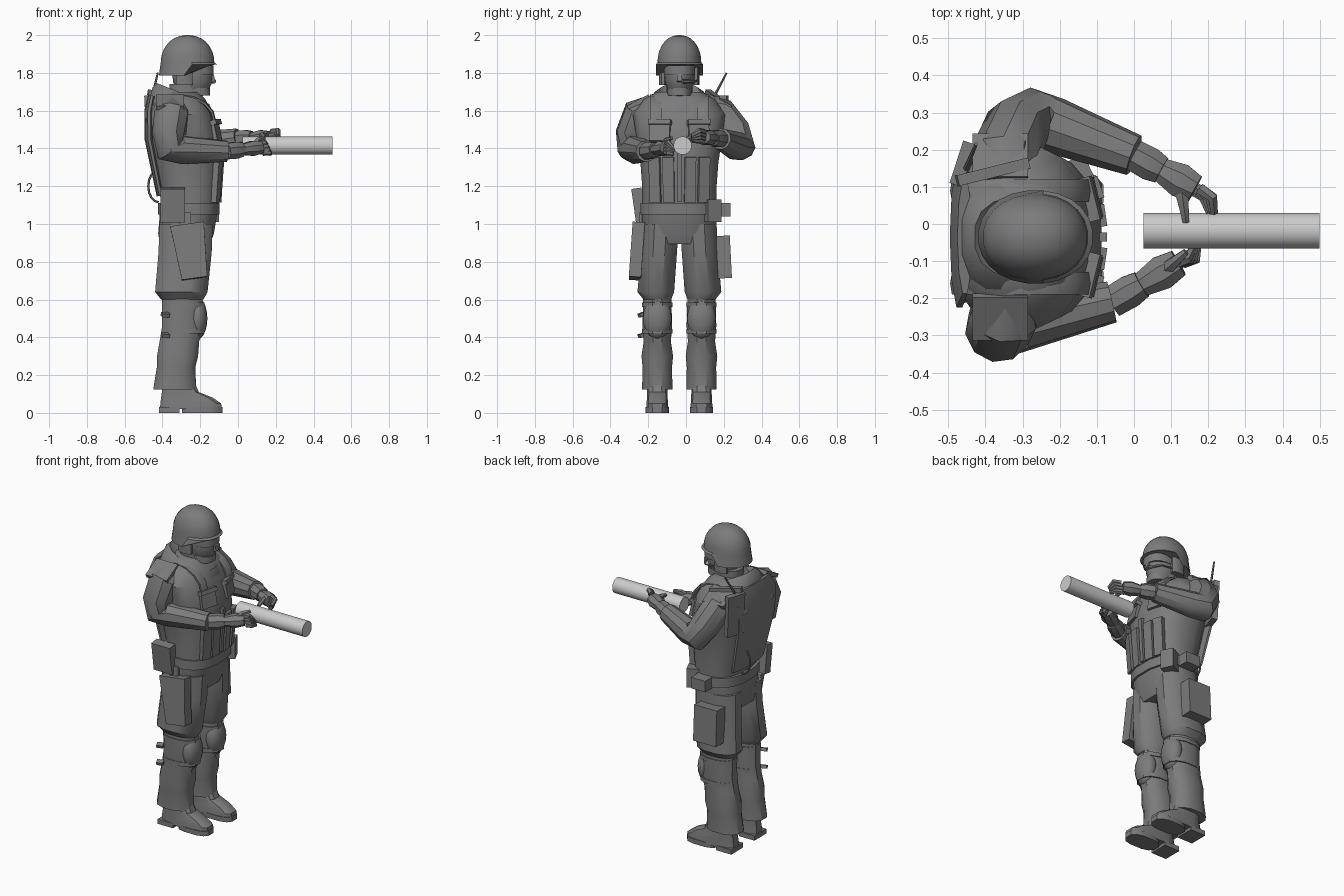
import bpy, bmesh
from math import cos, sin, pi, radians, copysign
from mathutils import Vector, Euler, Matrix

cube = bpy.data.objects.get("Cube")
if cube:
    bpy.data.objects.remove(cube, do_unlink=True)


def material(name, value):
    mat = bpy.data.materials.new(name)
    mat.use_nodes = True
    colour = (value, value, value, 1)
    mat.diffuse_color = colour
    mat.node_tree.nodes["Principled BSDF"].inputs["Base Color"].default_value = colour
    return mat


DARK = material("dark grey", .2)
LIGHT = material("light grey", .6)
MIDDLE = -.035        # centre plane of the body
parts = []


def finish(name, bm, mat=DARK):
    bmesh.ops.recalc_face_normals(bm, faces=bm.faces)
    mesh = bpy.data.meshes.new(name)
    bm.to_mesh(mesh)
    bm.free()
    mesh.materials.append(mat)
    part = bpy.data.objects.new(name, mesh)
    bpy.context.collection.objects.link(part)
    parts.append(part)
    return part


def skin(name, *rings, mat=DARK):
    """Bridge rings of points and cap both ends."""
    bm = bmesh.new()
    loops = [[bm.verts.new(point) for point in ring] for ring in rings]
    for low, high in zip(loops, loops[1:]):
        for i in range(len(low)):
            bm.faces.new((low[i - 1], low[i], high[i], high[i - 1]))
    bm.faces.new(loops[0])
    bm.faces.new(loops[-1])
    return finish(name, bm, mat)


def ring(z, x, depth, width, y=MIDDLE, sides=16, square=.8, tilt=0):
    """Level rounded section, optionally tilted towards the front."""
    points = []
    for i in range(sides):
        angle = 2 * pi * (i + .5) / sides
        along, across = (copysign(abs(v) ** square, v) for v in (cos(angle), sin(angle)))
        points.append((x + depth * along, y + width * across, z + tilt * depth * along))
    return points


def limb(name, points, thick, sides=8, flat=1, mat=DARK):
    """Tube along points; thick is one radius or a radius for each point."""
    points = [Vector(point) for point in points]
    radii = thick if isinstance(thick, list) else [thick] * len(points)
    rings, up, last = [], Vector((.01, 0, 1)), len(points) - 1
    for i, (centre, radius) in enumerate(zip(points, radii)):
        along = (points[min(i + 1, last)] - points[max(i - 1, 0)]).normalized()
        up = (up - along * up.dot(along)).normalized()
        side = along.cross(up)
        angles = [2 * pi * (k + .5) / sides for k in range(sides)]
        rings.append([centre + radius * (side * cos(a) + up * sin(a) * flat) for a in angles])
    return skin(name, *rings, mat=mat)


def arc(centre, wide, tall, start=0, steps=8):
    """Half an ellipse in a fore and aft plane."""
    angles = [start + pi * i / steps for i in range(steps + 1)]
    return [Vector(centre) + Vector((wide * cos(a), 0, tall * sin(a))) for a in angles]


def box(name, at, size, roll=0, pitch=0, yaw=0, taper=1):
    bm = bmesh.new()
    bmesh.ops.create_cube(bm, size=1)
    for vert in bm.verts:
        if vert.co.z < 0:
            vert.co.x *= taper
    turn = Euler([radians(v) for v in (roll, pitch, yaw)])
    bm.transform(Matrix.LocRotScale(Vector(at), turn, Vector(size)))
    return finish(name, bm)


def ball(name, at, size):
    bm = bmesh.new()
    bmesh.ops.create_uvsphere(bm, u_segments=16, v_segments=10, radius=1)
    bm.transform(Matrix.LocRotScale(Vector(at), None, Vector(size)))
    return finish(name, bm)


# Tube held in the hands
limb("held_tube", [(.025, -.018, 1.415), (.5, -.018, 1.415)], thick=.048, sides=32, mat=LIGHT)

# Torso, belt, collar and hips
skin("vest",
     ring(z=1.1, x=-.255, depth=.15, width=.2),
     ring(z=1.2, x=-.26, depth=.165, width=.2),
     ring(z=1.33, x=-.27, depth=.185, width=.21),
     ring(z=1.45, x=-.285, depth=.19, width=.23),
     ring(z=1.58, x=-.31, depth=.18, width=.25),
     ring(z=1.66, x=-.32, depth=.15, width=.19),
     ring(z=1.7, x=-.32, depth=.11, width=.12))
skin("belt", *[ring(z=height, x=-.26, depth=.165, width=.21) for height in (1.05, 1.11)])
skin("collar",
     ring(z=1.6, x=-.3, depth=.17, width=.18, tilt=-.4),
     ring(z=1.66, x=-.295, depth=.16, width=.15, tilt=-.4),
     ring(z=1.69, x=-.29, depth=.14, width=.11, tilt=-.4),
     ring(z=1.65, x=-.28, depth=.1, width=.08, tilt=-.4))
skin("hips",
     ring(z=.895, x=-.28, depth=.135, width=.185),
     ring(z=.95, x=-.275, depth=.15, width=.2),
     ring(z=1.07, x=-.26, depth=.155, width=.2))
limb("back_panel", [(-.455, MIDDLE, 1.68), (-.47, MIDDLE, 1.6), (-.47, MIDDLE, 1.45),
                    (-.41, MIDDLE, 1.15)], thick=[.16, .2, .19, .16], sides=10, flat=.13)

# Head with face cover, goggles and microphone
skin("neck", *[ring(z=height, x=-.28, depth=.085, width=.07) for height in (1.6, 1.74)])
ball("head", at=(-.24, MIDDLE, 1.79), size=(.108, .08, .13))
skin("goggles", *[ring(z=height, x=-.238, depth=.11, width=.084) for height in (1.79, 1.84)])
skin("chin_strap", *[ring(z=height, x=-.235, depth=.088, width=.064) for height in (1.68, 1.72)])
box("nose", at=(-.14, MIDDLE, 1.775), size=(.03, .026, .045), pitch=-15)
limb("microphone", [(-.27, .06, 1.76), (-.17, .05, 1.755), (-.125, -.02, 1.755)],
     thick=[.006, .006, .012], sides=6)

# Helmet dome with a rim that drops behind the ears
dome = [ring(z=1.845, x=-.265, depth=.155, width=.126, sides=24, square=.95)]
for step in range(8):
    angle = step / 7 * radians(86)
    spread = cos(angle) ** .9
    dome.append(ring(z=1.855 + .145 * sin(angle), x=-.267, depth=.143 * spread,
                     width=.117 * spread, sides=24, square=.95))
helmet = skin("helmet", *dome)
for vert in helmet.data.vertices:
    if vert.co.z < 1.85 and vert.co.x < -.26:
        vert.co.z -= .06


# Arms with sleeve, cuff, palm, fingers and thumb
def arm(side, s, elbow, wrist, knuckle, fingertip):
    elbow, wrist, knuckle, fingertip = map(Vector, (elbow, wrist, knuckle, fingertip))
    inner = Vector((-.34, MIDDLE + s * .14, 1.61))
    shoulder = Vector((-.35, MIDDLE + s * .21, 1.58))
    upper = shoulder.lerp(elbow, .55) + Vector((-.01, s * .02, 0))
    limb(side + "_sleeve", [inner, shoulder, upper, elbow, elbow.lerp(wrist, .2), wrist],
         thick=[.075, .095, .09, .083, .077, .057], sides=10)
    heel = wrist.lerp(knuckle, .45)
    palm = wrist.lerp(knuckle, .75)
    limb(side + "_cuff", [wrist, wrist.lerp(heel, .6), heel], thick=[.046, .048, .04])
    limb(side + "_palm", [heel, palm, knuckle], thick=[.036, .05, .04], flat=.85)
    bend = knuckle.lerp(fingertip, .55) + Vector((.01, s * .012, .01))
    for i in range(4):
        spread = Vector((-s * .008, 0, -.018)) * (i - 1.5)
        limb(side + "_finger", [knuckle + spread, bend + spread, fingertip + spread / 2],
             thick=[.017, .015, .011], sides=6)
    thumb_tip = Vector((.14, MIDDLE + s * .04, 1.455))
    limb(side + "_thumb", [palm, palm.lerp(thumb_tip, .5) + Vector((0, 0, .015)), thumb_tip],
         thick=[.026, .017, .01], sides=6)


arm("right", -1, elbow=(-.36, -.28, 1.395), wrist=(-.06, -.21, 1.385),
    knuckle=(.12, -.105, 1.405), fingertip=(.165, -.065, 1.385))
arm("left", +1, elbow=(-.27, .285, 1.405), wrist=(0, .185, 1.45),
    knuckle=(.165, .095, 1.46), fingertip=(.21, .03, 1.455))

# Everything repeated on both sides
for side, s in (("left", +1), ("right", -1)):
    def out(distance):
        return MIDDLE + s * distance

    def leg(z, x, depth, width, y=out(.117), square=.85):
        return ring(z, x, depth, width, y, sides=12, square=square)

    # Legs, knee pads and boots
    skin(side + "_thigh",
         leg(z=1, x=-.275, depth=.145, width=.1, y=out(.1)),
         leg(z=.85, x=-.28, depth=.145, width=.098, y=out(.108)),
         leg(z=.64, x=-.3, depth=.143, width=.1, y=out(.125)),
         leg(z=.6, x=-.295, depth=.115, width=.075))
    skin(side + "_shin",
         leg(z=.62, x=-.295, depth=.11, width=.076),
         leg(z=.46, x=-.29, depth=.115, width=.081),
         leg(z=.38, x=-.31, depth=.108, width=.074),
         leg(z=.3, x=-.32, depth=.112, width=.086),
         leg(z=.24, x=-.328, depth=.105, width=.08),
         leg(z=.125, x=-.335, depth=.117, width=.083))
    ball(side + "_knee_pad", at=(-.215, out(.117), .5), size=(.053, .076, .11))
    for height in (.42, .56):
        skin(side + "_knee_strap", *[leg(z, x=-.29, depth=.117, width=.083)
                                     for z in (height, height + .025)])
    skin(side + "_boot",
         leg(z=.02, x=-.25, depth=.166, width=.06, square=.55),
         leg(z=.05, x=-.25, depth=.164, width=.058, square=.55),
         leg(z=.08, x=-.27, depth=.14, width=.056, square=.6),
         leg(z=.11, x=-.305, depth=.1, width=.055, square=.6),
         leg(z=.2, x=-.325, depth=.08, width=.054))
    skin(side + "_sole", *[leg(z, x=-.19, depth=.11, width=.063, square=.7) for z in (0, .03)])
    box(side + "_heel", at=(-.365, out(.117), .015), size=(.108, .12, .03))

    # Helmet ear cup, vest pouches, chest panel, shoulder pad and strap
    skin(side + "_ear_cup", *[ring(z, x=-.285, depth=.045, width=.02, y=out(.087), sides=10)
                              for z in (1.735, 1.84)])
    for offset in (.055, .125):
        box(side + "_vest_pouch", at=(-.1 - offset / 6, out(offset), 1.235),
            size=(.05, .06, .24), pitch=4, yaw=s * offset * 150)
    box(side + "_chest_panel", at=(-.128, out(.1), 1.48), size=(.05, .11, .09), pitch=-12, yaw=s * 14)
    box(side + "_chest_flap", at=(-.128, out(.1), 1.535), size=(.055, .12, .025), pitch=-16, yaw=s * 14)
    box(side + "_shoulder_pad", at=(-.36, out(.215), 1.645), size=(.15, .13, .025), roll=-s * 28)
    limb(side + "_shoulder_strap", arc((-.305, out(.125), 1.54), wide=.18, tall=.14),
         thick=.035, sides=6, flat=.3)

# Radio with antenna and hose loop on the back
box("vest_zip", at=(-.09, MIDDLE, 1.26), size=(.02, .025, .28), pitch=3)
box("radio", at=(-.455, .16, 1.55), size=(.035, .12, .26), pitch=-3, yaw=-18)
box("radio_strap", at=(-.38, .14, 1.68), size=(.2, .03, .03), pitch=10, yaw=14)
limb("antenna", [(-.465, .12, 1.62), (-.425, .215, 1.8)], thick=[.009, .005], sides=6)
limb("hose_loop", arc((-.42, .03, 1.2), wide=.055, tall=.085, start=pi / 2), thick=.006, sides=6)

# Hip and thigh gear
box("right_hip_pouch", at=(-.345, -.25, 1.1), size=(.13, .055, .18), roll=8)
box("right_holster", at=(-.25, -.26, .855), size=(.18, .065, .29), roll=-4, pitch=-8, taper=.75)
box("right_holster_strap", at=(-.28, -.235, .98), size=(.06, .03, .16))
box("left_hip_pouch", at=(-.155, .135, 1.07), size=(.08, .08, .12), yaw=25)
box("left_side_pouch", at=(-.25, .2, 1.075), size=(.1, .07, .07))
box("left_thigh_pouch", at=(-.3, .195, .825), size=(.16, .085, .225), roll=3)
for height in (.41, .52):
    box("calf_strap_end", at=(-.385, -.235, height), size=(.04, .03, .02), roll=20, yaw=20)

# Smooth shading with crisp edges
bpy.ops.object.select_all(action="DESELECT")
for part in parts:
    part.select_set(True)
bpy.context.view_layer.objects.active = parts[0]
bpy.ops.object.shade_smooth_by_angle(angle=radians(35))
